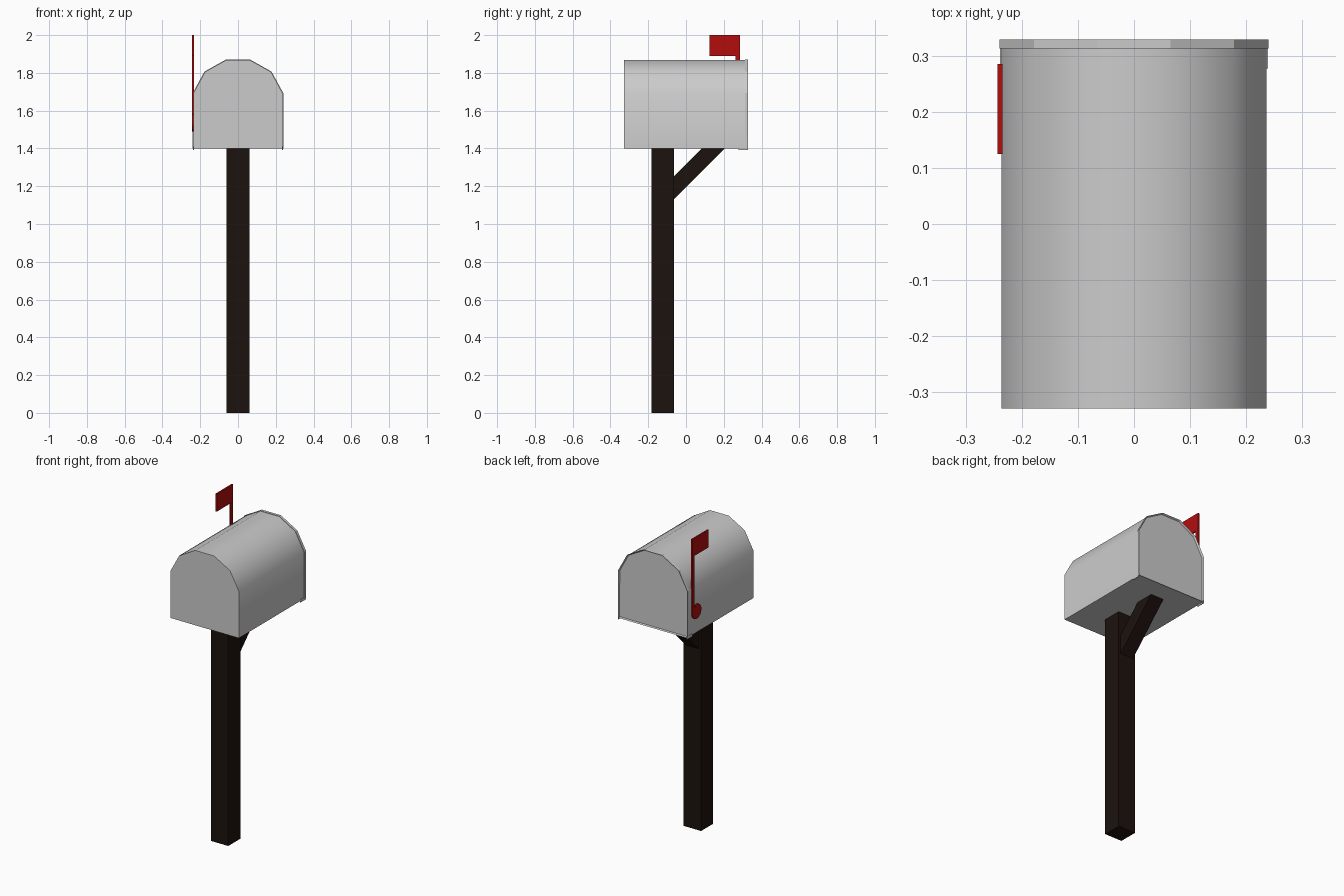
import bpy, bmesh
from math import radians, cos, sin, tau

if "Cube" in bpy.data.objects:
    bpy.data.objects.remove(bpy.data.objects["Cube"])


def material(name, color):
    m = bpy.data.materials.new(name)
    m.diffuse_color = (*color, 1)
    m.use_nodes = True
    m.node_tree.nodes["Principled BSDF"].inputs["Base Color"].default_value = m.diffuse_color
    return m


wood = material("dark_wood", (0.012, 0.006, 0.004))
red = material("red_paint", (0.45, 0.004, 0.004))


def prism(name, outline, axis, lo, hi, mat=None, inset=None):
    """Extrude a 2D outline along x (outline in y,z) or y (outline in x,z)."""
    def place(a, b, d):
        return (d, a, b) if axis == "x" else (a, d, b)
    bm = bmesh.new()
    rings = [[bm.verts.new(place(a, b, d)) for a, b in outline] for d in (lo, hi)]
    n = len(outline)
    bm.faces.new(rings[0])
    end = bm.faces.new(rings[1])
    for i in range(n):
        j = (i + 1) % n
        bm.faces.new((rings[0][i], rings[0][j], rings[1][j], rings[1][i]))
    bmesh.ops.recalc_face_normals(bm, faces=bm.faces)
    if inset:
        bmesh.ops.inset_region(bm, faces=[end], thickness=inset[0], depth=-inset[1])
    me = bpy.data.meshes.new(name)
    bm.to_mesh(me)
    bm.free()
    ob = bpy.data.objects.new(name, me)
    bpy.context.collection.objects.link(ob)
    if mat:
        me.materials.append(mat)
    return ob


def box(name, x, y, z, mat=None):
    return prism(name, [(y[0], z[0]), (y[1], z[0]), (y[1], z[1]), (y[0], z[1])],
                 "x", *x, mat)


def arch(w, grow=0.0):
    """Five-sided arch over straight walls."""
    half = [(w, 1.40), (w, 1.693), (0.175 + grow, 1.805 + grow * .6), (0.065, 1.867 + grow)]
    return half + [(-x, z) for x, z in reversed(half)]


# Box body, smooth over the arch
body = prism("mailbox_body", arch(0.236), "y", -0.329, 0.314)
bpy.context.view_layer.objects.active = body
body.select_set(True)
bpy.ops.object.shade_smooth_by_angle(angle=radians(40))

# Rimmed door and its two hinge tabs
prism("door", arch(0.24, 0.003), "y", 0.313, 0.329, inset=(0.006, 0.011))
for side, s in (("left", -1), ("right", 1)):
    box("hinge_tab_" + side, sorted((s * 0.234, s * 0.239)), (0.277, 0.329), (1.392, 1.41))

# Post and diagonal brace
box("post", (-0.06, 0.06), (-0.182, -0.063), (0, 1.40), wood)
prism("brace", [(-0.07, 1.125), (0.205, 1.40), (0.085, 1.40), (-0.07, 1.245)],
      "x", -0.045, 0.045, wood)

# Signal flag: pole with banner, and round pivot
prism("flag", [(0.262, 1.53), (0.285, 1.53), (0.285, 2.0), (0.125, 2.0),
               (0.125, 1.89), (0.262, 1.89)], "x", -0.243, -0.234, red)
prism("flag_pivot", [(0.24 + 0.045 * cos(tau * i / 16), 1.535 + 0.045 * sin(tau * i / 16))
                     for i in range(16)], "x", -0.2435, -0.2335, red)
